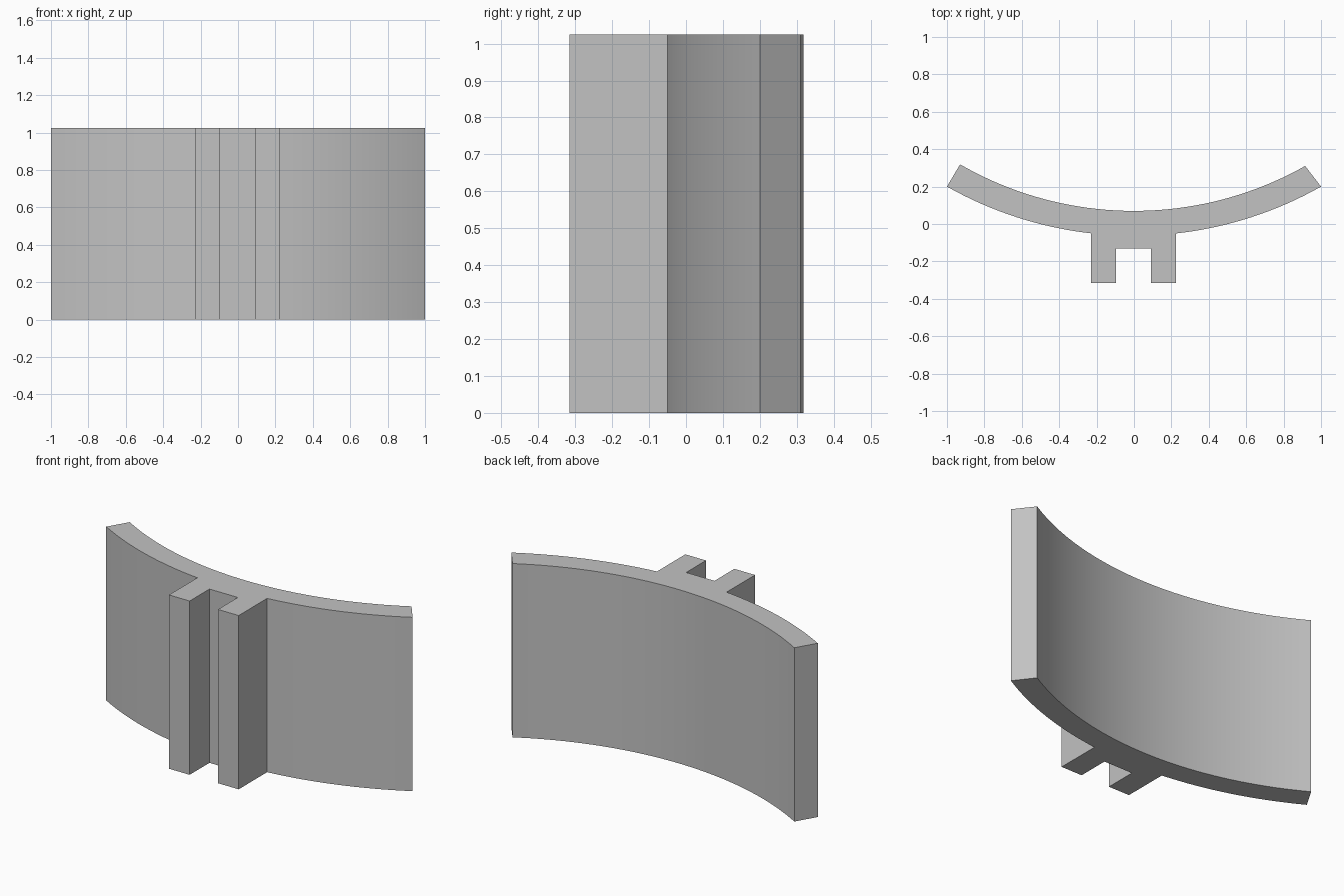
import bpy
import bmesh
import math

cube = bpy.data.objects.get("Cube")
if cube:
    bpy.data.objects.remove(cube, do_unlink=True)

HEIGHT = 1.025


def arc(x0, x1, centre_y, radius, steps):
    """Points on the lower side of a circle centred on x = 0."""
    a0, a1 = math.asin(x0 / radius), math.asin(x1 / radius)
    angles = [a0 + (a1 - a0) * i / steps for i in range(steps + 1)]
    return [(radius * math.sin(a), centre_y - radius * math.cos(a)) for a in angles]


# Cross-section: convex front arc, two ribs with a slot between, concave back arc
front_arc = dict(centre_y=1.97, radius=2.033)
profile = arc(-1.0, -0.23, steps=16, **front_arc)
profile += [(-0.23, -0.315), (-0.095, -0.315), (-0.095, -0.13),
            (0.09, -0.13), (0.09, -0.315), (0.225, -0.315)]
profile += arc(0.225, 1.0, steps=16, **front_arc)
profile += arc(0.915, -0.93, centre_y=1.933, radius=1.863, steps=40)

# Extrude the section upward
bm = bmesh.new()
base = bm.faces.new([bm.verts.new((x, y, 0)) for x, y in profile])
top = bmesh.ops.extrude_face_region(bm, geom=[base], use_keep_orig=True)
bmesh.ops.translate(bm, vec=(0, 0, HEIGHT),
                    verts=[v for v in top["geom"] if isinstance(v, bmesh.types.BMVert)])
bmesh.ops.recalc_face_normals(bm, faces=bm.faces)
mesh = bpy.data.meshes.new("curved_panel_with_ribs")
bm.to_mesh(mesh)
bm.free()

# Plain grey finish
grey = bpy.data.materials.new("plain grey")
grey.use_nodes = True
colour = (0.54, 0.54, 0.54, 1)
grey.diffuse_color = colour
grey.node_tree.nodes["Principled BSDF"].inputs["Base Color"].default_value = colour
mesh.materials.append(grey)

panel = bpy.data.objects.new("curved_panel_with_ribs", mesh)
bpy.context.collection.objects.link(panel)
bpy.ops.object.select_all(action="DESELECT")
panel.select_set(True)
bpy.context.view_layer.objects.active = panel
bpy.ops.object.shade_smooth_by_angle(angle=math.radians(20))
